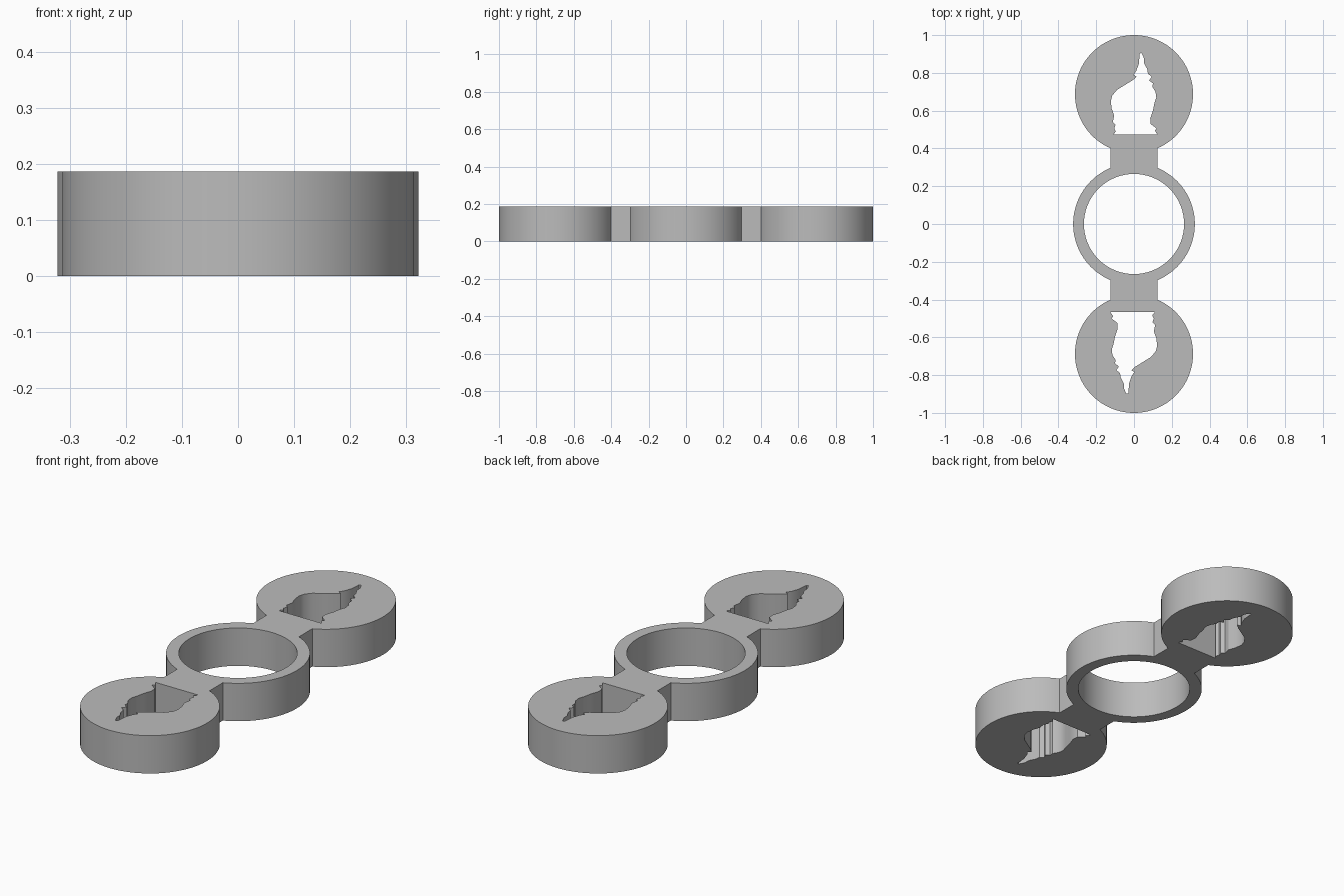
import bpy
import bmesh
from math import acos, cos, sin, pi

HEIGHT = 0.187
RING_OUTER, RING_INNER = 0.322, 0.265
DISC_RADIUS, DISC_Y = 0.3125, 0.6875
BRIDGE_HALF = 0.125

cube = bpy.data.objects.get("Cube")
if cube:
    bpy.data.objects.remove(cube, do_unlink=True)


def arc(radius, start, end, cy=0.0, steps=64):
    """Points along an arc centred on the long axis."""
    angles = [start + (end - start) * i / steps for i in range(steps + 1)]
    return [(radius * cos(a), cy + radius * sin(a)) for a in angles]


def half_turn(points):
    return [(-x, -y) for x, y in points]


def shift(points, dy):
    return [(x, y + dy) for x, y in points]


def add_loop(curve, points):
    spline = curve.splines.new('POLY')
    spline.points.add(len(points) - 1)
    for target, (x, y) in zip(spline.points, points):
        target.co = (x, y, 0, 1)
    spline.use_cyclic_u = True


# Outer outline: ring side, straight bridge, end disc, then the same turned round
ring_angle = acos(BRIDGE_HALF / RING_OUTER)
disc_angle = acos(BRIDGE_HALF / DISC_RADIUS)
half = arc(RING_OUTER, -ring_angle, ring_angle)
half += arc(DISC_RADIUS, -disc_angle, pi + disc_angle, DISC_Y, 96)
outline = half + half_turn(half)

# Bearing hole
bearing_hole = arc(RING_INNER, 0, 2 * pi, steps=96)[:-1]

# Ragged silhouette cut through each disc, flat on the side near the ring
cutout = [
    (-.11, .473), (.124, .473), (.11, .495), (.12, .505), (.088, .53),
    (.086, .56), (.1, .6), (.108, .64), (.118, .67), (.114, .7),
    (.098, .725), (.1, .745), (.08, .76), (.094, .78), (.074, .795),
    (.07, .82), (.054, .85), (.054, .875), (.04, .905), (.03, .903),
    (.026, .85), (.012, .81), (-.002, .79), (.014, .78), (-.006, .762),
    (-.045, .738), (-.09, .71), (-.115, .68), (-.123, .65), (-.118, .61),
    (-.105, .575), (-.112, .54), (-.098, .525), (-.105, .505), (-.096, .49),
]

curve = bpy.data.curves.new("spinner_body", 'CURVE')
curve.dimensions = '2D'
curve.fill_mode = 'BOTH'
curve.extrude = HEIGHT / 2
for loop in (outline, bearing_hole, cutout, shift(half_turn(cutout), .006)):
    add_loop(curve, loop)

body = bpy.data.objects.new("spinner_body", curve)
bpy.context.collection.objects.link(body)
bpy.ops.object.select_all(action='DESELECT')
body.select_set(True)
bpy.context.view_layer.objects.active = body
bpy.ops.object.convert(target='MESH')
body = bpy.context.view_layer.objects.active

# Join caps to walls and stand the body on the ground
bm = bmesh.new()
bm.from_mesh(body.data)
bmesh.ops.remove_doubles(bm, verts=bm.verts, dist=0.0001)
bmesh.ops.translate(bm, verts=bm.verts, vec=(0, 0, HEIGHT / 2))
bmesh.ops.recalc_face_normals(bm, faces=bm.faces)
bm.to_mesh(body.data)
bm.free()

# Plain grey plastic
grey = bpy.data.materials.new("grey_plastic")
grey.use_nodes = True
colour = (0.5, 0.5, 0.5, 1)
grey.diffuse_color = colour
grey.node_tree.nodes["Principled BSDF"].inputs["Base Color"].default_value = colour
body.data.materials.clear()
body.data.materials.append(grey)

bpy.ops.object.shade_smooth_by_angle(angle=pi / 6)
